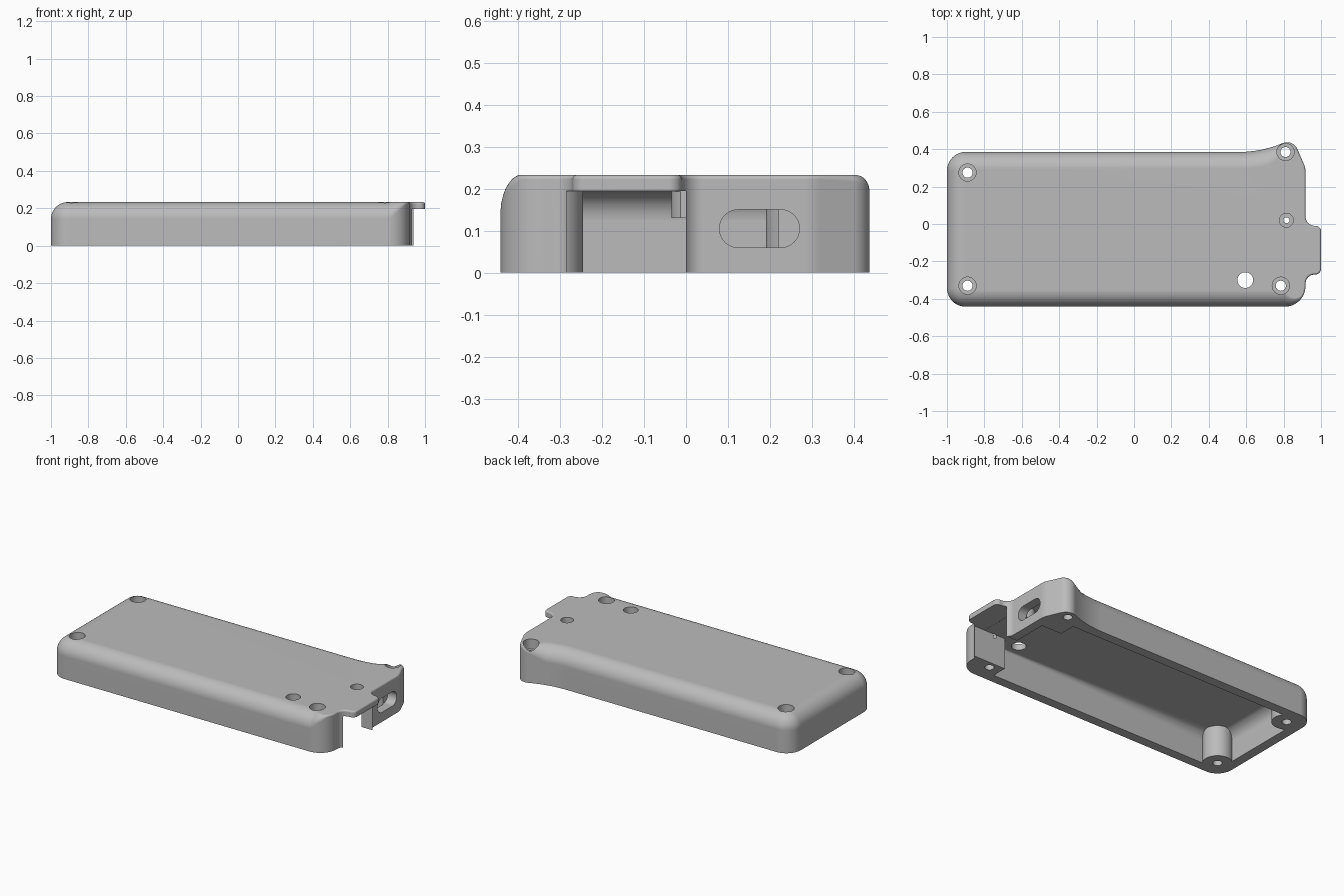
import bpy, bmesh, math
from mathutils import Vector, Matrix

default = bpy.data.objects.get("Cube")
if default:
    bpy.data.objects.remove(default, do_unlink=True)

TOP, CEILING = 0.233, 0.195

grey = bpy.data.materials.new("plain grey plastic")
grey.use_nodes = True
colour = (0.5, 0.5, 0.5, 1)
grey.diffuse_color = colour
grey.node_tree.nodes["Principled BSDF"].inputs["Base Color"].default_value = colour


def rounded(corners, steps=12):
    """Round every (x, y, radius) corner of a closed outline."""
    out, n = [], len(corners)
    for i, (x, y, r) in enumerate(corners):
        p = Vector((x, y))
        a = (Vector(corners[i - 1][:2]) - p).normalized()
        b = (Vector(corners[(i + 1) % n][:2]) - p).normalized()
        half = a.angle(b) / 2
        centre = p + (a + b).normalized() * r / math.sin(half)
        start = p + a * r / math.tan(half) - centre
        end = p + b * r / math.tan(half) - centre
        sweep = start.angle_signed(end)
        for k in range(steps + 1):
            out.append(centre + Matrix.Rotation(-sweep * k / steps, 2) @ start)
    return out


def loft(name, pts, z0, z1, radius=0, weight=lambda p: 1, steps=10):
    """Extrude an outline, rolling its top edge inward by a weighted radius."""
    n = len(pts)
    insets = []
    for i, p in enumerate(pts):
        a = (p - pts[i - 1]).normalized()
        b = (pts[(i + 1) % n] - p).normalized()
        t = (a + b).normalized()
        insets.append(Vector((-t.y, t.x)) / max(t.dot(a), 0.5))
    bm = bmesh.new()
    rings = [[bm.verts.new((p.x, p.y, z0)) for p in pts]]
    for k in range(steps + 1 if radius else 1):
        ang = math.pi / 2 * k / steps
        ring = []
        for p, inset in zip(pts, insets):
            r = radius * weight(p)
            q = p + inset * r * (1 - math.cos(ang))
            ring.append(bm.verts.new((q.x, q.y, z1 - r * (1 - math.sin(ang)))))
        rings.append(ring)
    for low, high in zip(rings, rings[1:]):
        for i in range(n):
            j = (i + 1) % n
            bm.faces.new((low[i], low[j], high[j], high[i]))
    bm.faces.new(rings[0][::-1])
    bm.faces.new(rings[-1])
    bmesh.ops.recalc_face_normals(bm, faces=bm.faces)
    mesh = bpy.data.meshes.new(name)
    bm.to_mesh(mesh)
    bm.free()
    mesh.materials.append(grey)
    obj = bpy.data.objects.new(name, mesh)
    bpy.context.collection.objects.link(obj)
    return obj


def box(name, x0, x1, y0, y1, z0, z1):
    return loft(name, [Vector(c) for c in ((x0, y0), (x1, y0), (x1, y1), (x0, y1))], z0, z1)


def cylinder(name, x, y, r, z0, z1, sides=40):
    turn = [math.tau * k / sides for k in range(sides)]
    return loft(name, [Vector((x + r * math.cos(a), y + r * math.sin(a))) for a in turn], z0, z1)


def cut(target, tool):
    """Subtract the tool from the target and discard it."""
    bpy.context.view_layer.objects.active = target
    mod = target.modifiers.new("cut", 'BOOLEAN')
    mod.operation, mod.solver, mod.object = 'DIFFERENCE', 'EXACT', tool
    bpy.ops.object.modifier_apply(modifier=mod.name)
    bpy.data.objects.remove(tool, do_unlink=True)


# Outer case: rounded long edges, nearly square right end with tab and flared corner
def edge_weight(p):
    start = 0.81 if p.y < 0 else 0.7
    return min(1, max(0.12, 1 - (p.x - start) / (0.91 - start)))


case = loft("case_shell", rounded([
    (-1, -0.442, 0.1), (0.917, -0.442, 0.11), (0.917, -0.27, 0.05), (1, -0.27, 0.03),
    (1, -0.01, 0.03), (0.917, -0.01, 0.05), (0.917, 0.30, 0.1), (0.85, 0.455, 0.06),
    (0.68, 0.385, 0.6), (-1, 0.385, 0.1)]), 0, TOP, 0.09, edge_weight)

# Inner cavity, leaving corner bosses and solid blocks standing
cavity = loft("cavity", rounded([
    (-0.94, -0.382, 0.08), (0.86, -0.382, 0.08), (0.86, 0.325, 0.08), (-0.94, 0.325, 0.08)]),
    -0.05, CEILING, 0.07, lambda p: 1 if p.x < 0.7 else 0.05)
left_screws = [(-0.89, 0.275), (-0.89, -0.33)]
right_screws = [(0.785, -0.33), (0.81, 0.385)]
for x, y in left_screws:
    cut(cavity, cylinder("corner_boss", x, y, 0.085, -0.1, 0.3))
cut(cavity, box("front_block", 0.71, 1.1, -0.6, -0.285, -0.1, 0.3))
cut(cavity, box("back_block", 0.72, 1.1, 0.22, 0.6, -0.1, 0.3))
cut(cavity, cylinder("hanging_boss", 0.815, 0.02, 0.055, 0.13, 0.3))
cut(case, cavity)

# Open doorway below the tab
cut(case, box("doorway", 0.859, 1.1, -0.285, 0, -0.1, CEILING))

# Oblong port in the right wall
port = loft("port", rounded([
    (0.08, 0.06, 0.044), (0.27, 0.06, 0.044), (0.27, 0.15, 0.044), (0.08, 0.15, 0.044)]),
    0.855, 1.1)
port.data.transform(Matrix(((0, 0, 1, 0), (1, 0, 0, 0), (0, 1, 0, 0), (0, 0, 0, 1))))
cut(case, port)

# Countersunk screw holes and the plain round opening
for x, y in left_screws + right_screws:
    cut(case, cylinder("screw_recess", x, y, 0.046, 0.17, 0.4))
    cut(case, cylinder("screw_hole", x, y, 0.027, -0.1, 0.4))
cut(case, cylinder("small_recess", 0.815, 0.02, 0.037, 0.18, 0.4))
cut(case, cylinder("small_hole", 0.815, 0.02, 0.016, -0.1, 0.4))
cut(case, cylinder("round_opening", 0.595, -0.3, 0.042, -0.1, 0.4))

# Smooth shading with crisp edges
bpy.ops.object.select_all(action='DESELECT')
case.select_set(True)
bpy.context.view_layer.objects.active = case
bpy.ops.object.shade_smooth_by_angle(angle=math.radians(30))
weighted = case.modifiers.new("even shading", 'WEIGHTED_NORMAL')
weighted.keep_sharp = True
